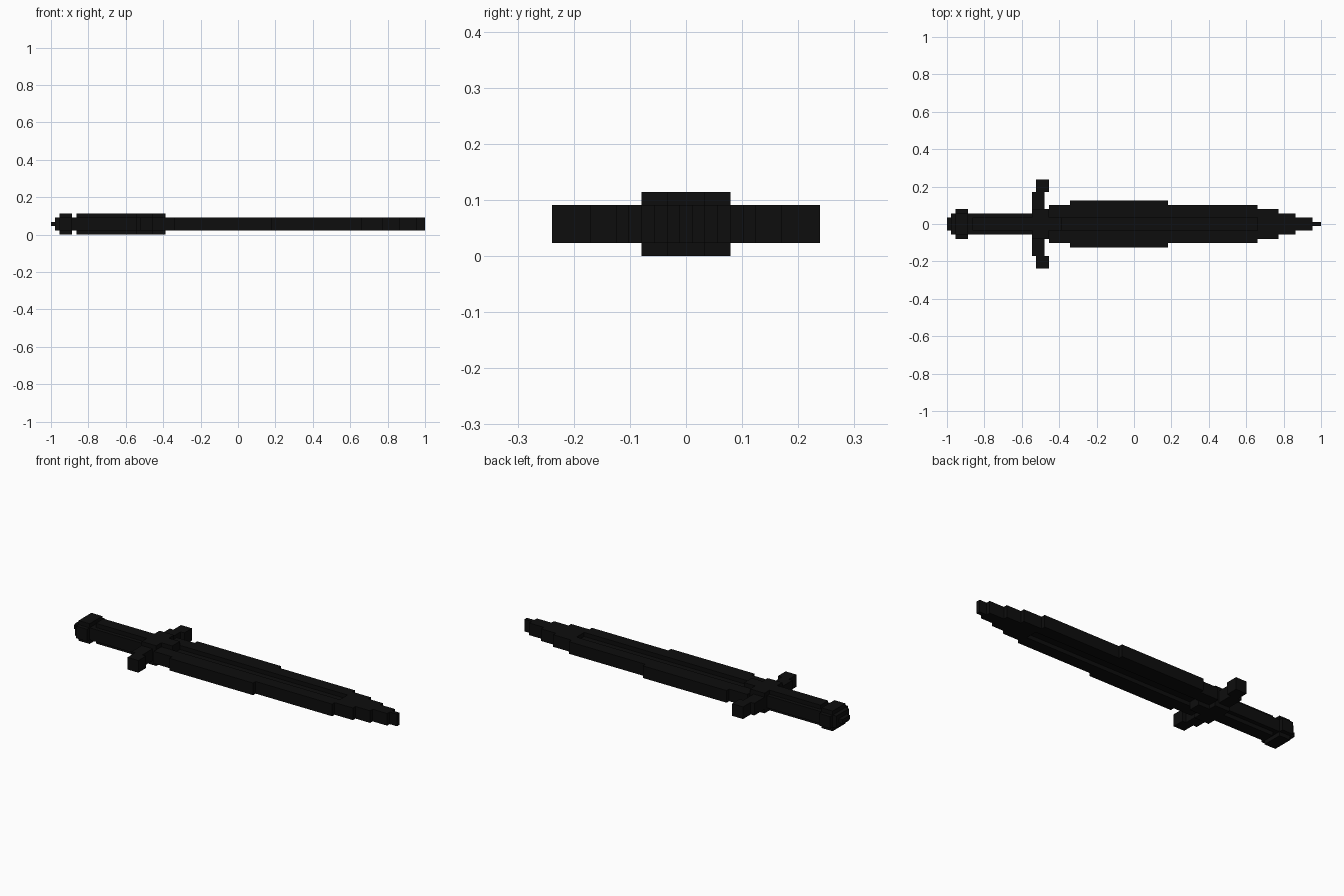
import bpy, bmesh

cube = bpy.data.objects.get("Cube")
if cube:
    bpy.data.objects.remove(cube, do_unlink=True)

U = 2 / 88  # one block of the grid; the model is 88 blocks long

black = bpy.data.materials.new("near_black")
black.use_nodes = True
colour = (0.004, 0.004, 0.004, 1)
black.diffuse_color = colour
bsdf = next(n for n in black.node_tree.nodes if n.type == 'BSDF_PRINCIPLED')
bsdf.inputs["Base Color"].default_value = colour


def prism(name, outline, z0, z1):
    """Extrude a plan outline, given in blocks, from z0 to z1."""
    bm = bmesh.new()
    face = bm.faces.new([bm.verts.new((x * U - 1, y * U, z0 * U)) for x, y in outline])
    ext = bmesh.ops.extrude_face_region(bm, geom=[face])
    top = [v for v in ext["geom"] if isinstance(v, bmesh.types.BMVert)]
    bmesh.ops.translate(bm, verts=top, vec=(0, 0, (z1 - z0) * U))
    bmesh.ops.recalc_face_normals(bm, faces=bm.faces)
    mesh = bpy.data.meshes.new(name)
    bm.to_mesh(mesh)
    bm.free()
    mesh.materials.append(black)
    obj = bpy.data.objects.new(name, mesh)
    bpy.context.collection.objects.link(obj)
    return obj


def stepped(name, steps, z0, z1):
    """Symmetric stepped outline from (start, end, half width) entries."""
    side = [p for a, b, w in steps for p in ((a, w), (b, w))]
    return prism(name, side + [(x, -y) for x, y in reversed(side)], z0, z1)


def boolean(obj, other, operation):
    mod = obj.modifiers.new("shape", 'BOOLEAN')
    mod.operation = operation
    mod.solver = 'EXACT'
    mod.object = other
    bpy.context.view_layer.objects.active = obj
    bpy.ops.object.modifier_apply(modifier=mod.name)
    bpy.data.objects.remove(other, do_unlink=True)


# Blade with a shallow groove along both flats
blade = stepped("blade", [(24, 29, 4.5), (29, 52, 5.5), (52, 73, 4.5), (73, 78, 3.5),
                          (78, 82, 2.5), (82, 86, 1.5), (86, 88, 0.5)], 1, 4)
for z0, z1 in ((0, 2), (3, 5)):
    boolean(blade, stepped("groove_cutter", [(27, 73, 1.5)], z0, z1), 'DIFFERENCE')

# Crossguard with offset square ends and a raised centre
stepped("crossguard", [(20, 23, 7.5), (23, 24, 3.5)], 1, 4)
for name, s in (("left", 1), ("right", -1)):
    prism("guard_end_" + name,
          [(21, s * 7.5), (24, s * 7.5), (24, s * 10.5), (21, s * 10.5)], 1, 4)
for name, z0, z1 in (("lower", 0, 1), ("upper", 4, 5)):
    stepped("guard_centre_" + name, [(20, 24, 3.5), (24, 27, 1.5)], z0, z1)

# Grip with notched corners
grip = stepped("grip", [(5, 20, 2.5)], 1, 4)
boolean(grip, stepped("grip_ridge", [(6, 20, 1.5)], 0, 5), 'UNION')

# Rounded pommel
pommel = stepped("pommel", [(1, 2, 2.5), (2, 5, 3.5)], 1, 4)
boolean(pommel, stepped("pommel_core", [(2, 5, 2.5)], 0, 5), 'UNION')
stepped("pommel_cap", [(0, 1, 1.5)], 2, 3)
